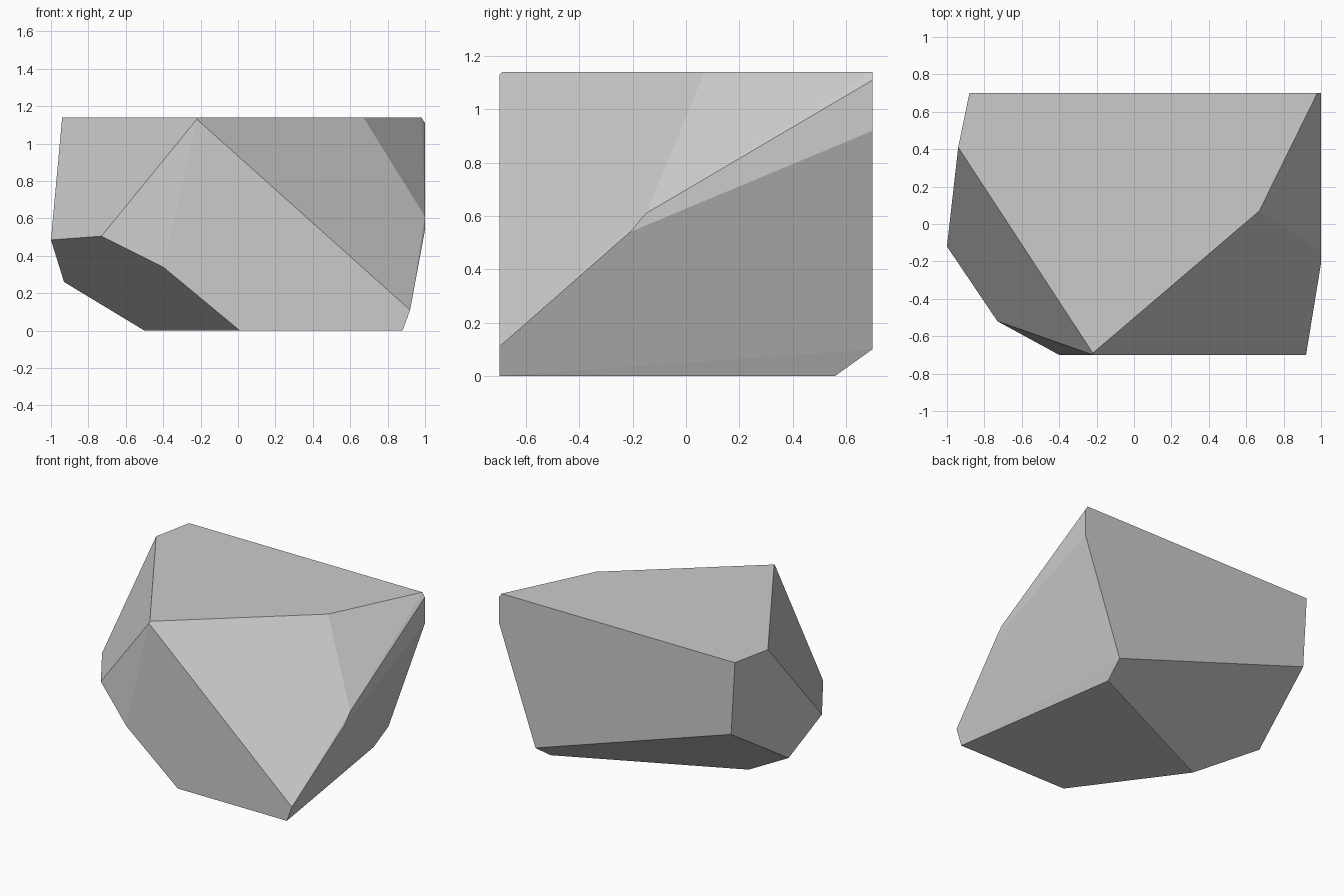
import bpy
import bmesh
import math

default_cube = bpy.data.objects.get("Cube")
if default_cube:
    bpy.data.objects.remove(default_cube, do_unlink=True)

# Planes shared by several corners
TOP, GROUND = 1.14, 0.0
FRONT, BACK = -0.70, 0.70
LEFT, RIGHT = 1.0, -1.0

# Corners of the boulder, grouped by the plane they lie on
corners = [(x, y, TOP) for x, y in (
    (-0.88, BACK), (-0.94, 0.41), (-0.22, -0.69), (0.67, 0.07), (0.98, BACK))]
corners += [(x, y, GROUND) for x, y in (
    (0.01, FRONT), (0.88, FRONT), (0.69, 0.56), (-0.50, 0.0))]
corners += [(x, FRONT, z) for x, z in ((-0.22, 1.13), (-0.40, 0.34), (0.92, 0.11))]
corners += [(x, BACK, z) for x, z in ((-0.85, 0.615), (0.71, 0.10))]
corners += [(LEFT, y, z) for y, z in (
    (-0.21, 0.54), (-0.15, 0.61), (BACK, 0.92), (BACK, 1.11))]
corners += [(RIGHT, -0.12, 0.485), (-0.73, -0.52, 0.505), (-0.93, 0.16, 0.26)]


def stone_material(name, value):
    """Flat grey material for viewport and render."""
    colour = (value, value, value, 1.0)
    material = bpy.data.materials.new(name)
    material.use_nodes = True
    material.diffuse_color = colour
    shader = next(n for n in material.node_tree.nodes if n.type == "BSDF_PRINCIPLED")
    shader.inputs["Base Color"].default_value = colour
    return material


def faceted_hull(name, points, material):
    """Convex solid with its nearly coplanar triangles merged into facets."""
    bm = bmesh.new()
    for point in points:
        bm.verts.new(point)
    bmesh.ops.convex_hull(bm, input=bm.verts[:])
    bmesh.ops.dissolve_limit(bm, angle_limit=math.radians(2.5),
                             verts=bm.verts[:], edges=bm.edges[:])
    bmesh.ops.recalc_face_normals(bm, faces=bm.faces[:])
    mesh = bpy.data.meshes.new(name)
    bm.to_mesh(mesh)
    bm.free()
    mesh.materials.append(material)
    obj = bpy.data.objects.new(name, mesh)
    bpy.context.collection.objects.link(obj)
    return obj


# Boulder
faceted_hull("boulder", corners, stone_material("stone grey", 0.6))
